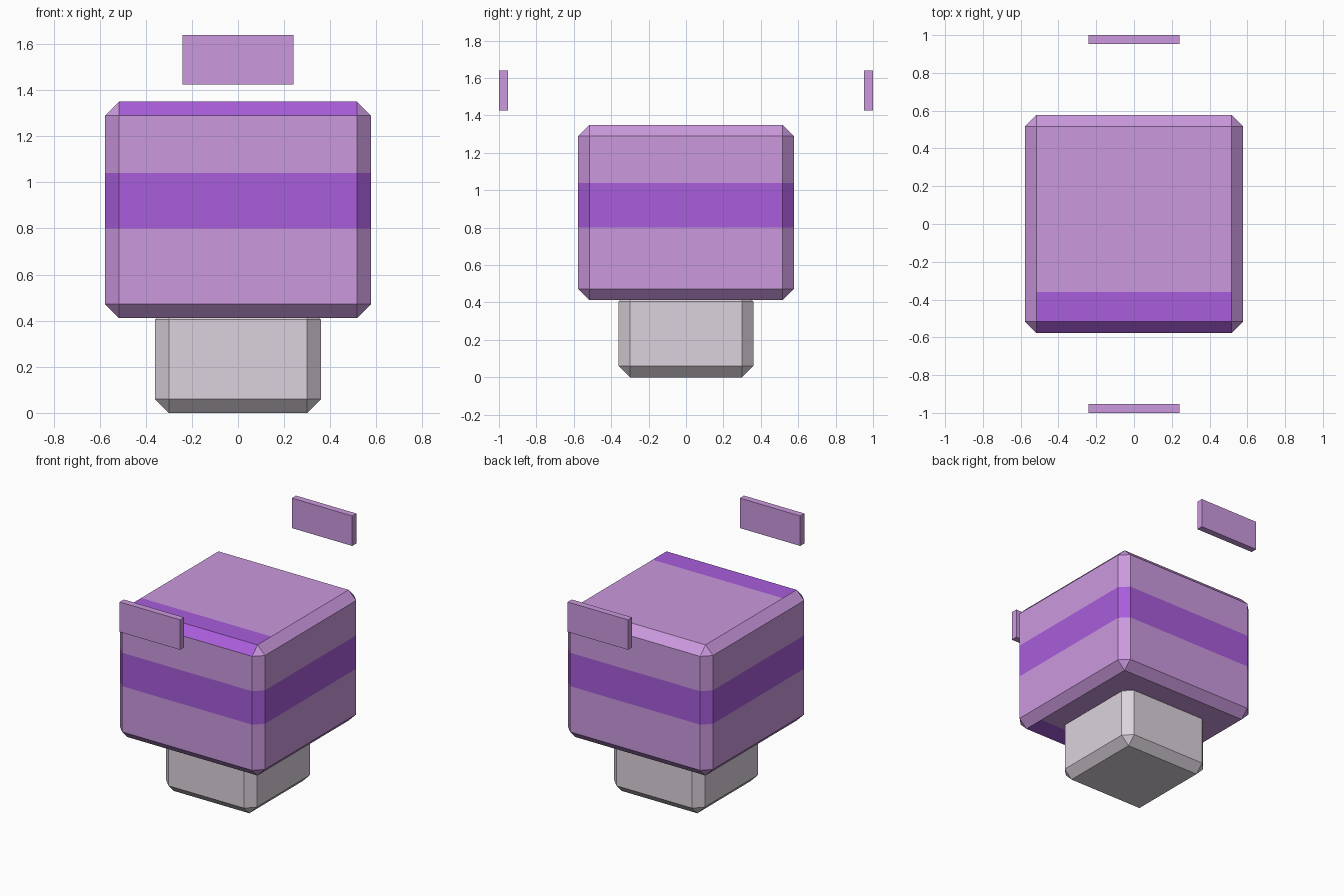
import bpy
import bmesh
from mathutils import Matrix, Vector

if "Cube" in bpy.data.objects:
    bpy.data.objects.remove(bpy.data.objects["Cube"])


def material(name, rgb):
    m = bpy.data.materials.new(name)
    m.diffuse_color = (*rgb, 1.0)
    m.use_nodes = True
    m.node_tree.nodes["Principled BSDF"].inputs["Base Color"].default_value = m.diffuse_color
    return m


LILAC = material("lilac", (0.597, 0.319, 0.730))
PURPLE = material("purple", (0.397, 0.110, 0.708))
GREY = material("pale_grey", (0.716, 0.651, 0.716))


def box_mesh(lo, hi, chamfer=0.0):
    """Box between two corners, optionally with all edges chamfered."""
    lo, hi = Vector(lo), Vector(hi)
    bm = bmesh.new()
    bmesh.ops.create_cube(bm, size=1.0, matrix=Matrix.Translation((lo + hi) / 2)
                          @ Matrix.Diagonal((*(hi - lo), 1.0)))
    if chamfer:
        bmesh.ops.bevel(bm, geom=bm.edges[:], offset=chamfer,
                        offset_type='OFFSET', segments=1, affect='EDGES')
    bm.normal_update()
    return bm


def finish(bm, name, mats):
    me = bpy.data.meshes.new(name)
    bm.to_mesh(me)
    bm.free()
    for m in mats:
        me.materials.append(m)
    ob = bpy.data.objects.new(name, me)
    bpy.context.collection.objects.link(ob)
    return ob


def cut(bm, faces, co, no):
    """Cut only the given faces along a plane."""
    geom = set(faces)
    for f in faces:
        geom.update(f.edges)
        geom.update(f.verts)
    bmesh.ops.bisect_plane(bm, geom=list(geom), plane_co=co, plane_no=no)
    bm.normal_update()


# Grey foot, its upper chamfer sunk into the body
finish(box_mesh((-0.36, -0.36, 0.0), (0.36, 0.36, 0.465), 0.06), "foot", [GREY])

# Main body with a purple belt and purple front strips on top and underside
STRIPE_LOW, STRIPE_HIGH, STRIP_Y = 0.80, 1.04, -0.36
body = box_mesh((-0.577, -0.577, 0.412), (0.577, 0.577, 1.35), 0.06)
for z in (STRIPE_LOW, STRIPE_HIGH):
    cut(body, [f for f in body.faces if abs(f.normal.z) < 0.1], (0, 0, z), (0, 0, 1))
cut(body, [f for f in body.faces if abs(f.normal.z) > 0.95], (0, STRIP_Y, 0), (0, 1, 0))

for f in body.faces:
    c, n = f.calc_center_median(), f.normal
    belt = abs(n.z) < 0.1 and STRIPE_LOW < c.z < STRIPE_HIGH
    strip = abs(n.z) > 0.95 and c.y < STRIP_Y
    front_top_chamfer = n.z > 0.5 and n.y < -0.5 and abs(n.x) < 0.1
    f.material_index = int(belt or strip or front_top_chamfer)
finish(body, "body", [LILAC, PURPLE])

# Floating plates in front of and behind the body
for side, name in ((-1, "front_plate"), (1, "back_plate")):
    y0, y1 = sorted((side * 0.953, side * 1.0))
    finish(box_mesh((-0.24, y0, 1.425), (0.24, y1, 1.64)), name, [LILAC])
